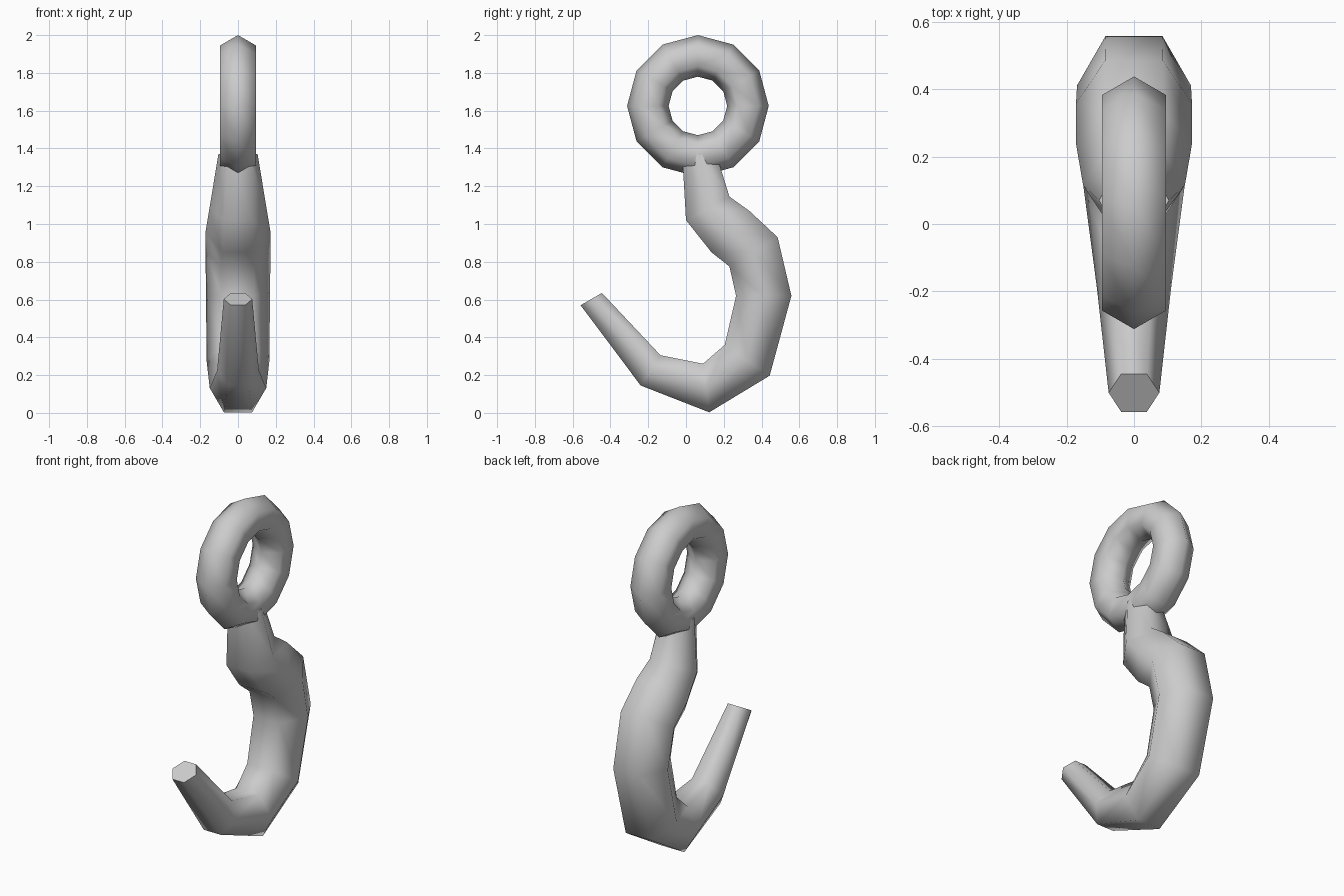
import bpy, bmesh, math
from mathutils import Vector

if "Cube" in bpy.data.objects:
    bpy.data.objects.remove(bpy.data.objects["Cube"])

# Eye ring: 12-sided torus with hexagonal section, standing in the YZ plane
bpy.ops.mesh.primitive_torus_add(
    major_segments=12, minor_segments=6, major_radius=0.265, minor_radius=0.11,
    location=(0, 0.063, 1.625), rotation=(0, math.pi / 2, 0))
ring = bpy.context.object
ring.name = "eye_ring"
bpy.ops.object.shade_smooth_by_angle(angle=math.radians(70))

# Hook profile: (inner y, inner z, outer y, outer z) for each hexagonal section
sections = [
    (-0.02, 1.37, 0.16, 1.37),
    (0.0, 1.02, 0.23, 1.145),
    (0.135, 0.85, 0.335, 1.07),
    (0.23, 0.775, 0.485, 0.93),
    (0.265, 0.62, 0.558, 0.62),
    (0.205, 0.36, 0.443, 0.197),
    (0.09, 0.26, 0.123, 0.003),
    (-0.135, 0.305, -0.24, 0.145),
    (-0.445, 0.635, -0.558, 0.57),
]

# Hook body: skin the sections, cap both ends
bm = bmesh.new()
rings = []
for iy, iz, oy, oz in sections:
    a, b = Vector((0, iy, iz)), Vector((0, oy, oz))
    mid, half = (a + b) / 2, (b - a) / 2
    r = half.length / math.sin(math.pi / 3)
    loop = []
    for k in range(6):
        t = k * math.pi / 3
        p = mid + half.normalized() * r * math.sin(t)
        loop.append(bm.verts.new((r * math.cos(t), p.y, p.z)))
    rings.append(loop)
for lo, hi in zip(rings, rings[1:]):
    for k in range(6):
        n = (k + 1) % 6
        bm.faces.new((lo[k], lo[n], hi[n], hi[k]))
bm.faces.new(rings[0])
bm.faces.new(rings[-1])
bmesh.ops.recalc_face_normals(bm, faces=bm.faces)
mesh = bpy.data.meshes.new("hook")
bm.to_mesh(mesh)
bm.free()
hook = bpy.data.objects.new("hook", mesh)
bpy.context.collection.objects.link(hook)
bpy.ops.object.select_all(action='DESELECT')
hook.select_set(True)
bpy.context.view_layer.objects.active = hook
bpy.ops.object.shade_smooth_by_angle(angle=math.radians(70))
